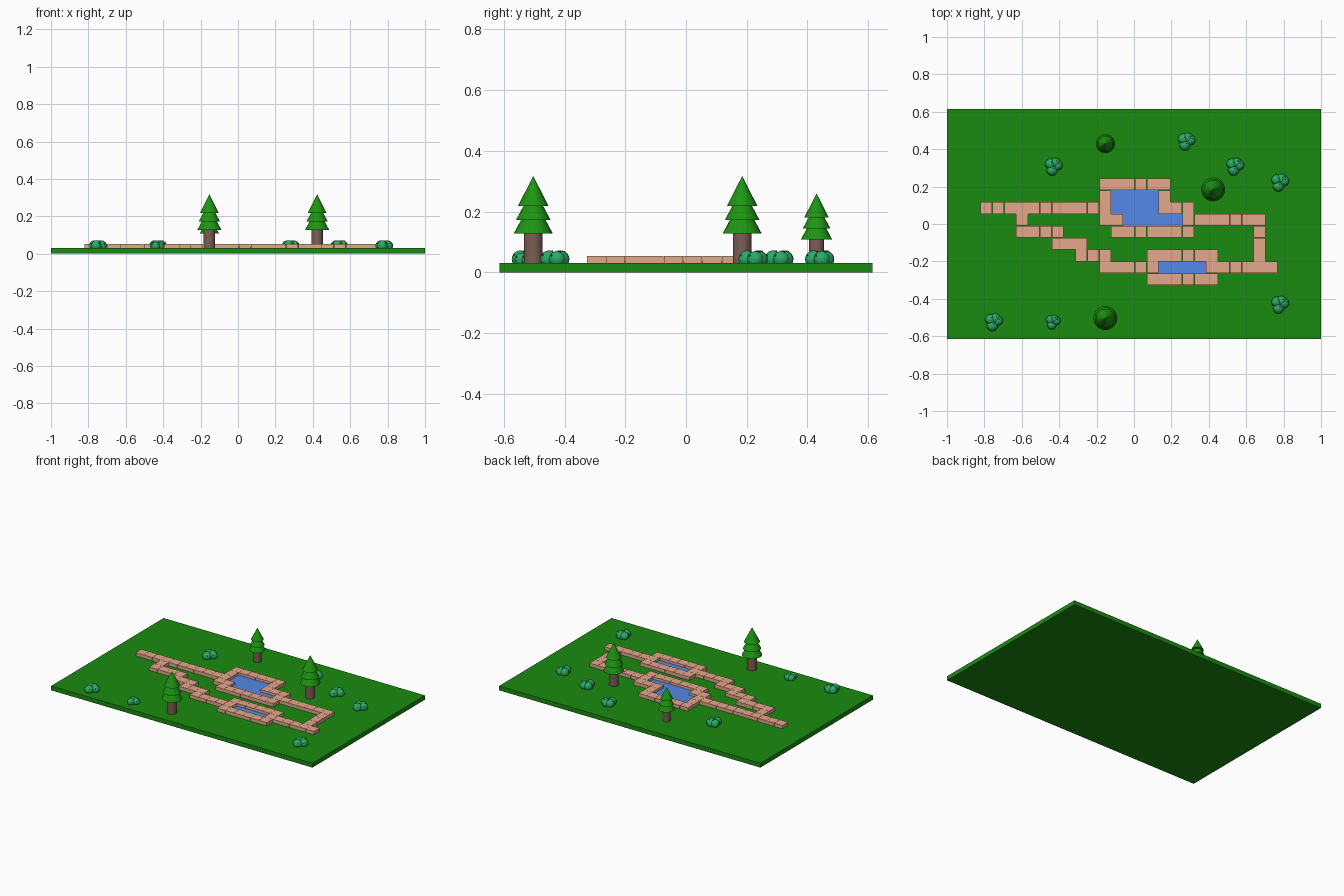
import bpy, bmesh
from mathutils import Matrix, Vector

if "Cube" in bpy.data.objects:
    bpy.data.objects.remove(bpy.data.objects["Cube"])

TOP = 0.03                      # lawn surface height
CELL = 0.0635                   # paving grid pitch
X0, Y0 = -0.821, -0.327         # paving grid corner


def material(name, rgb):
    m = bpy.data.materials.new(name)
    m.diffuse_color = (*rgb, 1)
    m.use_nodes = True
    m.node_tree.nodes["Principled BSDF"].inputs["Base Color"].default_value = m.diffuse_color
    return m


GRASS = material("grass", (0.010, 0.26, 0.005))
STONE = material("paving", (0.79, 0.39, 0.26))
WATER = material("water", (0.09, 0.25, 0.80))
BARK = material("bark", (0.20, 0.115, 0.09))
NEEDLES = material("needles", (0.012, 0.30, 0.006))
LEAF = material("leaf", (0.023, 0.41, 0.13))
BERRY = material("berry", (0.45, 0.03, 0.02))


def add_box(bm, x1, x2, y1, y2, z1, z2):
    size = Vector((x2 - x1, y2 - y1, z2 - z1))
    mid = Vector((x1 + x2, y1 + y2, z1 + z2)) / 2
    bmesh.ops.create_cube(bm, size=1, matrix=Matrix.Translation(mid) @ Matrix.Diagonal((*size, 1)))


def add_cone(bm, x, y, z, r1, r2, h, sides):
    bmesh.ops.create_cone(bm, cap_ends=True, segments=sides, radius1=r1, radius2=r2, depth=h,
                          matrix=Matrix.Translation((x, y, z + h / 2)))


def add_ball(bm, x, y, z, r, u=16, v=10):
    bmesh.ops.create_uvsphere(bm, u_segments=u, v_segments=v, radius=r,
                              matrix=Matrix.Translation((x, y, z)))


def finish(bm, name, mat, smooth=False):
    me = bpy.data.meshes.new(name)
    for f in bm.faces:
        f.smooth = smooth
    bm.to_mesh(me)
    bm.free()
    me.materials.append(mat)
    ob = bpy.data.objects.new(name, me)
    bpy.context.collection.objects.link(ob)
    return ob


# Lawn slab
bm = bmesh.new()
add_box(bm, -1, 1, -0.615, 0.615, 0, TOP)
finish(bm, "lawn", GRASS)

# Paving stones: per grid row (front to back), inclusive column ranges
rows = [
    [(14, 19)],
    [(10, 14), (19, 24)],
    [(8, 10), (14, 19), (23, 23)],
    [(6, 8), (23, 23)],
    [(3, 6), (11, 17), (23, 23)],
    [(3, 3), (10, 11), (17, 23)],
    [(0, 10), (15, 17)],
    [(10, 10), (15, 15)],
    [(10, 15)],
]
bm = bmesh.new()
GAP = 0.0006
for j, runs in enumerate(rows):
    for a, b in runs:
        for i in range(a, b + 1):
            x, y = X0 + i * CELL, Y0 + j * CELL
            add_box(bm, x + GAP, x + CELL - GAP, y + GAP, y + CELL - GAP, TOP, 0.053)
finish(bm, "paving_stones", STONE)

# Ponds: column start, column end, row start, row end
for name, rects in (("large_pond", [(11, 15, 6, 8), (12, 17, 5, 6)]),
                    ("small_pond", [(15, 19, 1, 2)])):
    bm = bmesh.new()
    for a, b, c, d in rects:
        add_box(bm, X0 + a * CELL, X0 + b * CELL, Y0 + c * CELL, Y0 + d * CELL, TOP, 0.036)
    finish(bm, name, WATER)

# Conifers: trunk and three stacked cones
for n, (x, y, s) in enumerate([(-0.153, 0.43, 0.8), (0.423, 0.185, 1), (-0.153, -0.503, 1)], 1):
    bm = bmesh.new()
    add_cone(bm, x, y, TOP, 0.031 * s, 0.031 * s, 0.105 * s, 24)
    trunk = finish(bm, f"tree_trunk_{n}", BARK, True)
    trunk.data.set_sharp_from_angle(angle=0.6)
    bm = bmesh.new()
    for z, r, h in ((0.098, 0.064, 0.120), (0.142, 0.057, 0.107), (0.189, 0.050, 0.098)):
        add_cone(bm, x, y, TOP + z * s, r * s, 0, h * s, 24)
    finish(bm, f"tree_crown_{n}", NEEDLES)

# Bushes: clusters of round lobes with tiny berries
lobes = [(-0.016, 0.011, 0.029), (0.008, 0.016, 0.028), (0.022, 0.004, 0.027), (-0.008, -0.023, 0.029)]
bushes = [(0.28, 0.444, 1), (-0.43, 0.31, 1), (0.54, 0.31, 1), (0.78, 0.225, 1),
          (0.78, -0.428, 1), (-0.75, -0.522, 1), (-0.433, -0.522, 0.82)]
leaves, berries = bmesh.new(), bmesh.new()
for bx, by, s in bushes:
    for dx, dy, r in lobes:
        x, y, z = bx + dx * s, by + dy * s, TOP + 0.013 * s
        add_ball(leaves, x, y, z, r * s)
        for d in ((0.3, 0.4, 1), (-0.9, -0.5, 0.5), (0.6, -0.8, 0.5)):
            p = Vector((x, y, z)) + Vector(d).normalized() * r * s
            add_ball(berries, *p, 0.003 * s, 8, 6)
finish(leaves, "bush_leaves", LEAF, True)
finish(berries, "bush_berries", BERRY, True)
